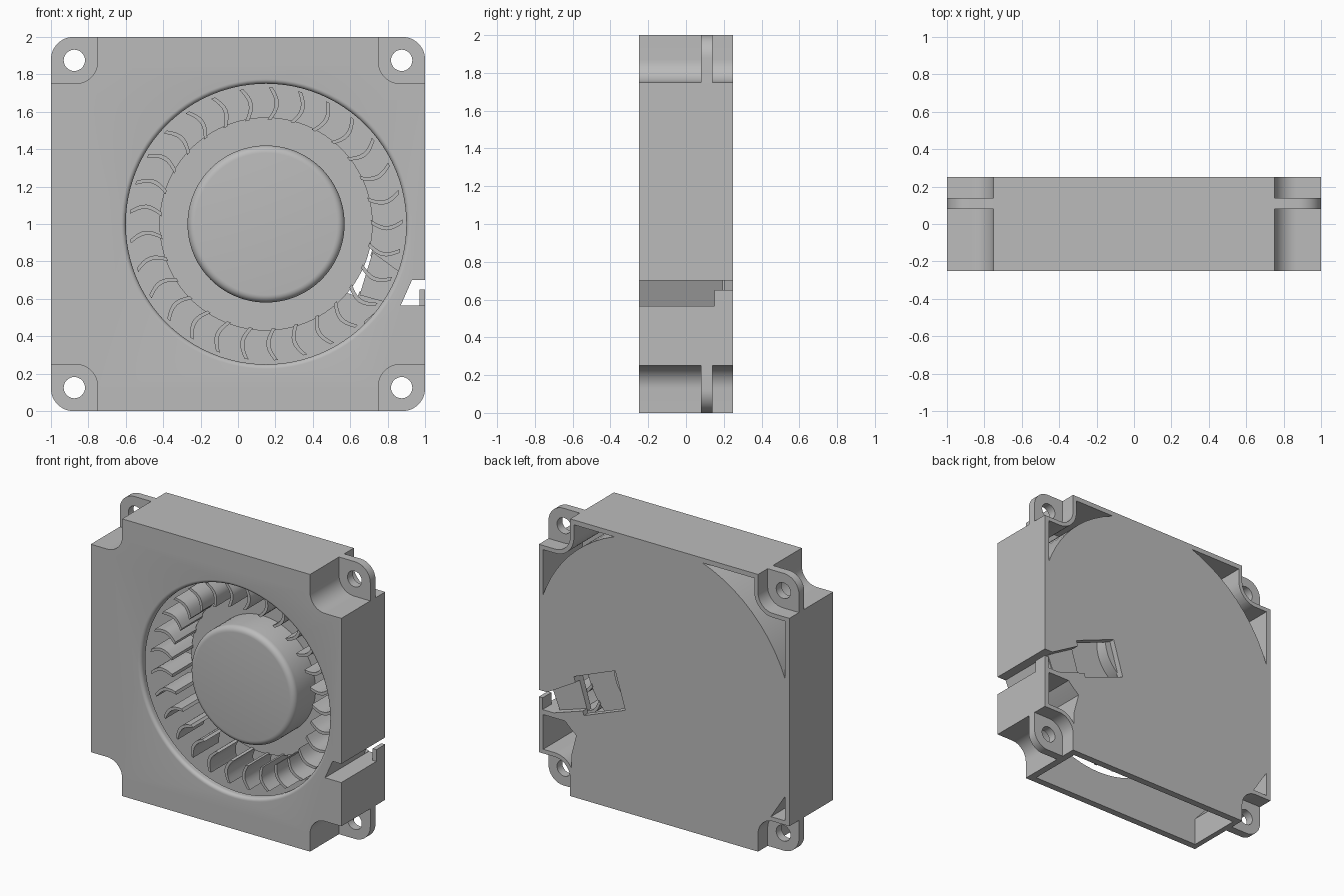
import bpy, bmesh
from math import sin, cos, radians, pi

if "Cube" in bpy.data.objects:
    bpy.data.objects.remove(bpy.data.objects["Cube"], do_unlink=True)

grey = bpy.data.materials.new("plain grey")
grey.use_nodes = True
grey.diffuse_color = (0.5, 0.5, 0.5, 1)
grey.node_tree.nodes["Principled BSDF"].inputs["Base Color"].default_value = (0.5, 0.5, 0.5, 1)

CX, CZ = 0.15, 1.0          # fan axis
CORNERS = [(sx, sz) for sx in (-1, 1) for sz in (-1, 1)]


def finish(bm, name):
    bmesh.ops.recalc_face_normals(bm, faces=bm.faces)
    mesh = bpy.data.meshes.new(name)
    bm.to_mesh(mesh)
    bm.free()
    mesh.materials.append(grey)
    ob = bpy.data.objects.new(name, mesh)
    bpy.context.collection.objects.link(ob)
    return ob


def add_prism(bm, points, y0, y1):
    face = bm.faces.new([bm.verts.new((x, y0, z)) for x, z in points])
    ext = bmesh.ops.extrude_face_region(bm, geom=[face])
    for v in ext["geom"]:
        if isinstance(v, bmesh.types.BMVert):
            v.co.y = y1


def prism(name, points, y0, y1):
    bm = bmesh.new()
    add_prism(bm, points, y0, y1)
    return finish(bm, name)


def rect(x0, x1, z0, z1):
    return [(x0, z0), (x1, z0), (x1, z1), (x0, z1)]


def arc(cx, cz, r, a0, a1, n=12):
    steps = [radians(a0 + (a1 - a0) * i / n) for i in range(n + 1)]
    return [(cx + r * cos(a), cz + r * sin(a)) for a in steps]


def lathe(name, profile, x=CX, z=CZ, n=96):
    """Spin a (radius, y) profile around an axis along y."""
    bm = bmesh.new()
    rings = []
    for r, y in profile:
        count = n if r else 1
        rings.append([bm.verts.new((x + r * cos(2 * pi * i / n), y, z + r * sin(2 * pi * i / n)))
                      for i in range(count)])
    for a, b in zip(rings, rings[1:]):
        for i in range(n):
            j = (i + 1) % n
            quad = [a[i % len(a)], a[j % len(a)], b[j % len(b)], b[i % len(b)]]
            bm.faces.new(list(dict.fromkeys(quad)))
    return finish(bm, name)


def cylinder(name, r, y0, y1, x=CX, z=CZ, n=96):
    return lathe(name, [(0, y0), (r, y0), (r, y1), (0, y1)], x, z, n)


def cut(target, cutter):
    mod = target.modifiers.new("cut", "BOOLEAN")
    mod.operation, mod.solver, mod.object = "DIFFERENCE", "EXACT", cutter
    bpy.context.view_layer.objects.active = target
    bpy.ops.object.modifier_apply(modifier=mod.name)
    bpy.data.objects.remove(cutter, do_unlink=True)


def corner_shape(sx, sz, grow):
    """Corner cut-out, rounded on its inner corner."""
    e = 0.75 - grow
    pts = [(1.1, e)] + arc(0.87, 0.87, 0.12 + grow, 270, 180) + [(e, 1.1), (1.1, 1.1)]
    return [(sx * u, CZ + sz * v) for u, v in pts]


def scroll_shape(off):
    """Air chamber: a growing spiral that opens through the bottom."""
    pts = [(0.70 + off, -0.1), (0.70 + off, 0.3)]
    for deg in range(-45, 181, 5):
        r = 0.82 + 0.0018 * deg + off
        x, z = CX + r * cos(radians(deg)), CZ + r * sin(radians(deg))
        lim = 0.96 + off
        pts.append((max(-lim, min(lim, x)), min(CZ + lim, z)))
    pts += [(-0.96 - off, 0.55 - off), (-0.8 - off, 0.3 - off),
            (-0.71 - off, 0.2 - off), (-0.71 - off, -0.1)]
    return pts


# Housing: box with corner cut-outs
housing = prism("housing", rect(-1, 1, 0, 2), -0.25, 0.25)
for sx, sz in CORNERS:
    cut(housing, prism("corner_cutter", corner_shape(sx, sz, 0), -0.4, 0.4))

# Hollow pockets at the back, between outer walls and scroll wall
pocket = prism("pocket_cutter", rect(-0.965, 0.965, 0.035, 1.965), -0.2, 0.3)
cut(pocket, prism("scroll_wall", scroll_shape(0.04), -0.4, 0.4))
cut(pocket, prism("slot_block", rect(0.6, 1.2, 0.53, 1.38), -0.4, 0.4))
for sx, sz in CORNERS:
    cut(pocket, prism("corner_wall", corner_shape(sx, sz, 0.03), -0.4, 0.4))
cut(housing, pocket)

# Air chamber and round intake with a rolled lip
cut(housing, prism("chamber_cutter", scroll_shape(0), -0.2, 0.2))
lip = [(0.775 - 0.025 * sin(a * pi / 12), -0.225 - 0.025 * cos(a * pi / 12)) for a in range(7)]
lip = [(0, -0.3), (0.775, -0.3)] + lip + [(0.75, -0.19), (0, -0.19)]
cut(housing, lathe("intake_cutter", lip))

# Wire slot with a small retaining tab, back window and wire channel
cut(housing, prism("slot_cutter", [(0.87, 0.565), (1.05, 0.565), (1.05, 0.7), (0.93, 0.7)],
                   -0.4, 0.15))
cut(housing, prism("tab_cutter", [(0.87, 0.565), (0.97, 0.565), (0.97, 0.65), (1.05, 0.65),
                                  (1.05, 0.7), (0.93, 0.7)], 0.14, 0.4))
cut(housing, prism("window_cutter", [(0.72, 0.87), (0.39, 1.0), (0.31, 0.736), (0.64, 0.61)],
                   0.17, 0.4))
cut(housing, prism("channel_cutter", [(0.69, 0.84), (0.62, 0.65), (0.875, 0.567), (0.935, 0.699)],
                   0.19, 0.4))
channel = prism("wire_channel_floor", [(0.72, 0.85), (0.65, 0.62), (0.868, 0.56), (0.925, 0.7)],
                0.15, 0.195)

# Mounting ears
ears = []
for sx, sz in CORNERS:
    pts = ([(1, 0.74)] + arc(0.88, 0.88, 0.12, 0, 90) + [(0.74, 1)]
           + arc(0.87, 0.87, 0.13, 180, 270))
    ear = prism("mounting_ear", [(sx * u, CZ + sz * v) for u, v in pts], 0.08, 0.14)
    cut(ear, cylinder("ear_hole", 0.057, 0, 0.3, sx * 0.875, CZ + sz * 0.875, 32))
    ears.append(ear)

# Impeller hub with rounded cap and base disc
cap = [(0.38 + 0.04 * sin(a * pi / 12), -0.13 - 0.04 * cos(a * pi / 12)) for a in range(7)]
hub = lathe("impeller_hub", [(0, -0.17)] + cap + [(0.42, 0.07), (0.57, 0.07), (0.57, 0.12), (0, 0.12)])
mount = cylinder("motor_mount", 0.28, 0.115, 0.21)

# Curved blades around the disc
bm = bmesh.new()
BLADES, STEPS = 29, 8
for k in range(BLADES):
    turn = pi / 2 - radians(2) + 2 * pi * k / BLADES
    sides = ([], [])
    for i in range(STEPS + 1):
        t = i / STEPS
        r = 0.56 + 0.17 * t
        bulge = -0.035 * sin(pi * t)
        for side, half in zip(sides, (-0.011, 0.011)):
            s = bulge + half
            side.append((CX + r * cos(turn) - s * sin(turn), CZ + r * sin(turn) + s * cos(turn)))
    add_prism(bm, sides[0] + sides[1][::-1], -0.17, 0.125)
blades = finish(bm, "impeller_blades")

# Smooth the curved walls and keep sharp edges
bpy.ops.object.select_all(action="DESELECT")
for ob in [housing, channel, hub, mount, blades] + ears:
    ob.select_set(True)
bpy.context.view_layer.objects.active = housing
bpy.ops.object.shade_smooth_by_angle(angle=radians(30))
